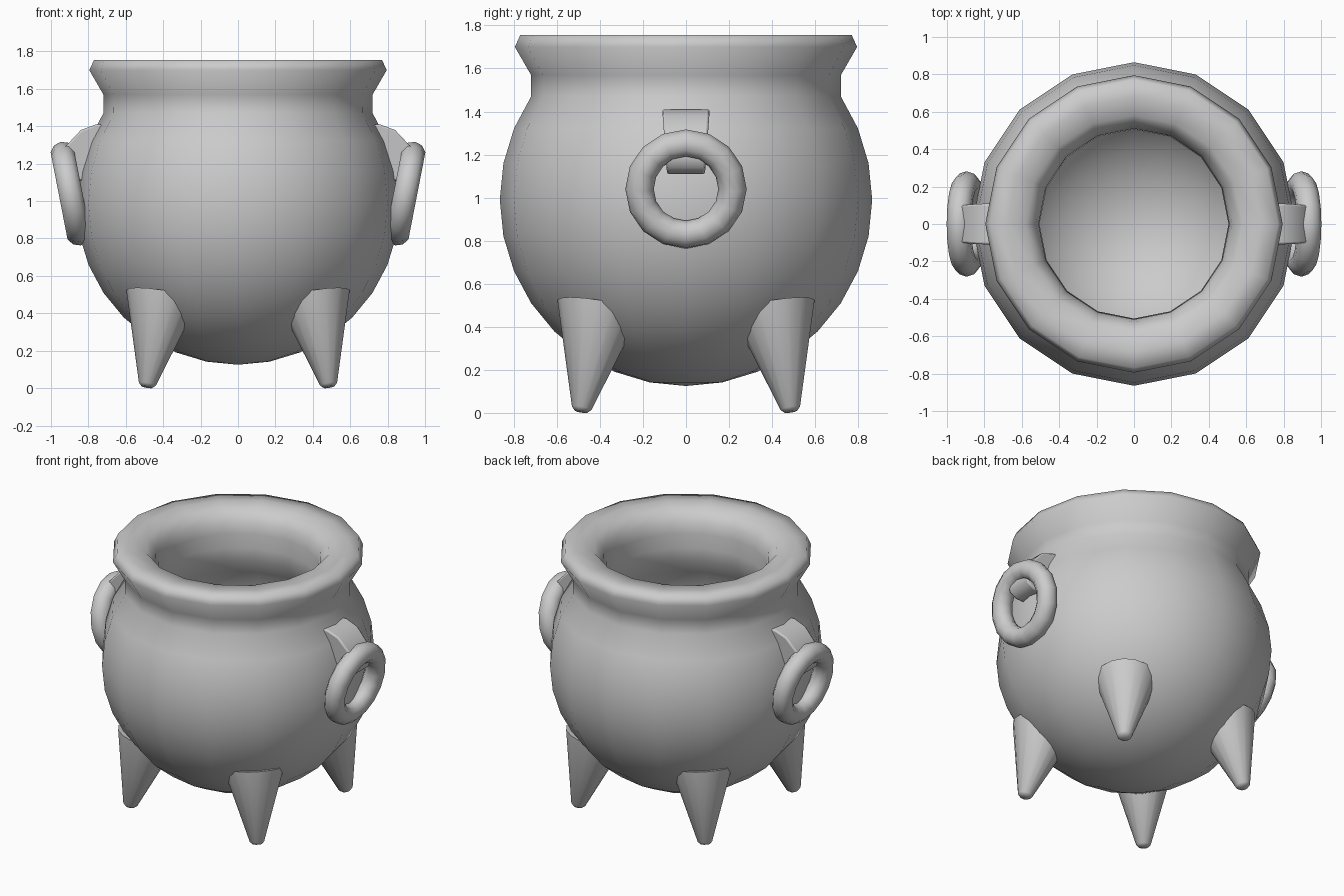
import bpy, bmesh
from math import sin, cos, pi, radians
from mathutils import Vector, Matrix

if "Cube" in bpy.data.objects:
    bpy.data.objects.remove(bpy.data.objects["Cube"])


def make_object(name, bm, angle=60):
    bmesh.ops.recalc_face_normals(bm, faces=bm.faces[:])
    mesh = bpy.data.meshes.new(name)
    bm.to_mesh(mesh)
    bm.free()
    mesh.shade_smooth()
    mesh.set_sharp_from_angle(angle=radians(angle))
    obj = bpy.data.objects.new(name, mesh)
    bpy.context.collection.objects.link(obj)
    return obj


def lathe(name, profile, steps, angle=60):
    """Revolve (radius, z) points about z; profile starts and ends on the axis."""
    bm = bmesh.new()
    verts = [bm.verts.new((r, 0, z)) for r, z in profile]
    edges = [bm.edges.new(p) for p in zip(verts, verts[1:])]
    bmesh.ops.spin(bm, geom=verts + edges, cent=(0, 0, 0), axis=(0, 0, 1),
                   angle=2 * pi, steps=steps, use_duplicate=False)
    bmesh.ops.remove_doubles(bm, verts=bm.verts[:], dist=0.0005)
    return make_object(name, bm, angle)


def arc(radius, start, end, count):
    """Sphere meridian points by latitude in degrees."""
    out = []
    for i in range(count + 1):
        a = radians(start + (end - start) * i / count)
        out.append((max(0.0, radius * cos(a)), 0.99 + radius * sin(a)))
    return out


# Pot: thick-walled sphere with a flared rim
outer = arc(0.865, -90, 33.75, 11)
rim = [(0.72, 1.57), (0.795, 1.70), (0.77, 1.755), (0.68, 1.755),
       (0.58, 1.745), (0.525, 1.67), (0.51, 1.60), (0.51, 1.50)]
inner = arc(0.66, 40, -90, 11)
lathe("pot", outer + rim + inner, 16, 80)

# Four tapered feet leaning outward
axis = Vector((-0.065, -0.065, 0.385)).normalized()
foot_profile = [(0, 0), (0.03, 0.0), (0.046, 0.016), (0.195, 0.50), (0, 0.50)]
for sx, sy, label in ((1, -1, "front_right"), (-1, -1, "front_left"),
                      (1, 1, "back_right"), (-1, 1, "back_left")):
    foot = lathe(label + "_foot", foot_profile, 16, 50)
    d = Vector((axis.x * sx, axis.y * sy, axis.z))
    turn = Vector((0, 0, 1)).rotation_difference(d).to_matrix().to_4x4()
    foot.data.transform(Matrix.Translation((0.487 * sx, 0.487 * sy, 0.006)) @ turn)


def ring(name, side):
    """Hanging ring, tilted with its lower edge outward."""
    bm = bmesh.new()
    n, m = 16, 10
    place = Matrix.Translation((0.895, 0, 1.04)) @ Matrix.Rotation(radians(11), 4, 'Y')
    grid = []
    for i in range(n):
        a = 2 * pi * i / n
        row = []
        for j in range(m):
            b = 2 * pi * j / m
            r = 0.216 + 0.066 * cos(b)
            p = place @ Vector((0.066 * sin(b), r * cos(a), r * sin(a)))
            row.append(bm.verts.new((p.x * side, p.y, p.z)))
        grid.append(row)
    for i in range(n):
        for j in range(m):
            k, l = (i + 1) % n, (j + 1) % m
            bm.faces.new((grid[i][j], grid[k][j], grid[k][l], grid[i][l]))
    make_object(name, bm, 80)


def bracket(name, side):
    """Curved lug that holds the ring, narrowing downward."""
    pts = [(0.66, 1.41), (0.76, 1.41), (0.84, 1.38), (0.92, 1.295),
           (0.957, 1.2), (0.942, 1.14), (0.89, 1.11), (0.77, 1.11)]
    bm = bmesh.new()
    sides = []
    for s in (-1, 1):
        sides.append([bm.verts.new((x * side, s * (0.088 + 0.075 * (z - 1.11)), z))
                      for x, z in pts])
        bm.faces.new(sides[-1])
    for i in range(len(pts)):
        k = (i + 1) % len(pts)
        bm.faces.new((sides[0][i], sides[0][k], sides[1][k], sides[1][i]))
    obj = make_object(name, bm, 50)
    bevel = obj.modifiers.new("soft_edges", 'BEVEL')
    bevel.width = 0.01
    bevel.segments = 2
    bevel.limit_method = 'ANGLE'
    bevel.angle_limit = radians(60)


# Ring handles on both sides
for side, label in ((1, "right"), (-1, "left")):
    ring(label + "_ring", side)
    bracket(label + "_ring_bracket", side)
